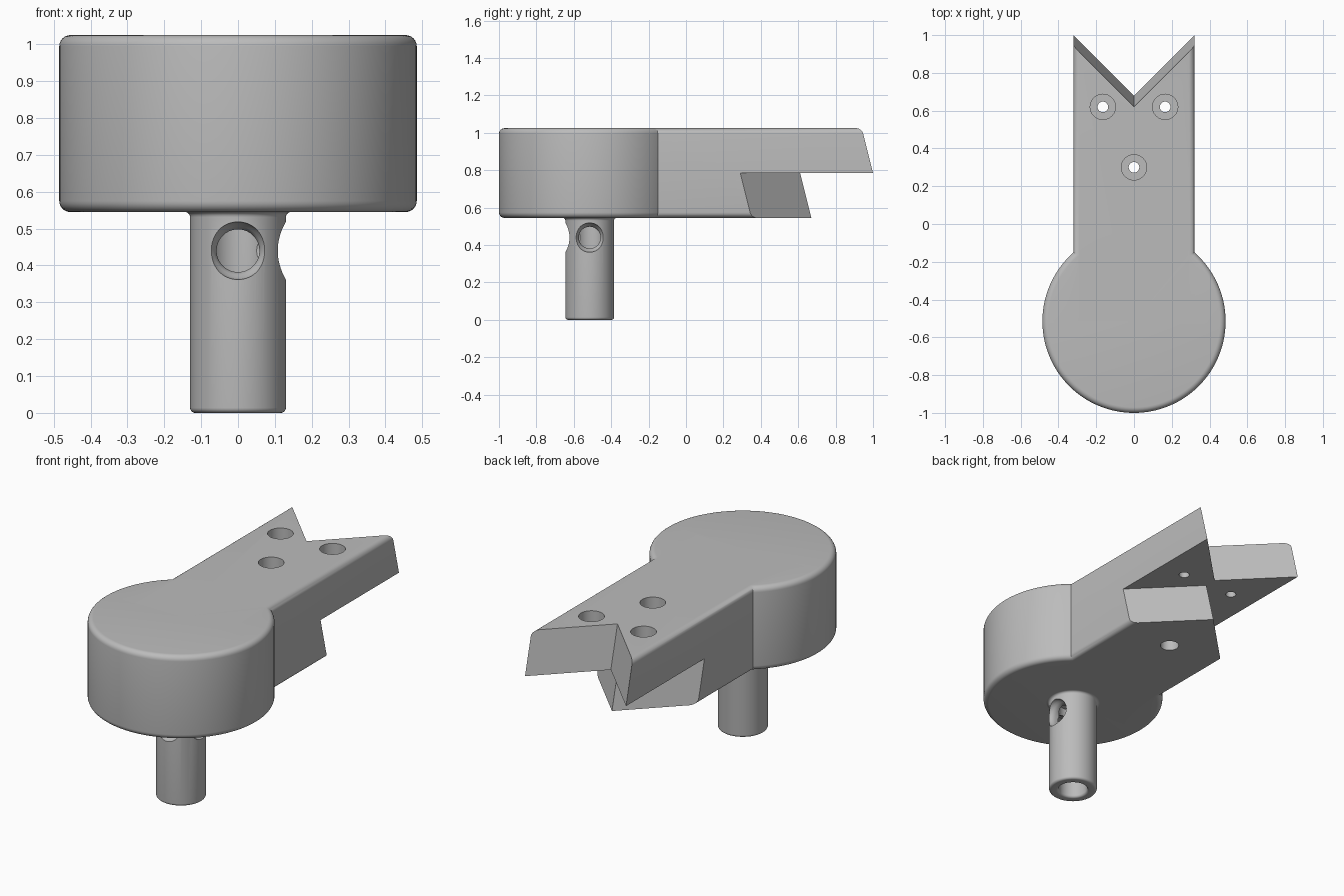
import bpy, bmesh, math
from mathutils import Matrix, Vector

if "Cube" in bpy.data.objects:
    bpy.data.objects.remove(bpy.data.objects["Cube"])

GREY = bpy.data.materials.new("plain grey")
GREY.use_nodes = True
GREY.diffuse_color = (0.5, 0.5, 0.5, 1)
GREY.node_tree.nodes["Principled BSDF"].inputs["Base Color"].default_value = (0.5, 0.5, 0.5, 1)

BOTTOM, LAP, TOP = 0.545, 0.785, 1.025   # arm underside, half-lap level, arm top
PIVOT = -0.515                           # y of the disc and stem axis
FILLET = 0.03
SLOPE = 0.25                             # lean of the joint faces


def finish(name, bm):
    bmesh.ops.remove_doubles(bm, verts=bm.verts, dist=1e-5)
    bmesh.ops.recalc_face_normals(bm, faces=bm.faces)
    mesh = bpy.data.meshes.new(name)
    bm.to_mesh(mesh)
    bm.free()
    mesh.materials.append(GREY)
    obj = bpy.data.objects.new(name, mesh)
    bpy.context.collection.objects.link(obj)
    return obj


def arc(cx, cz, r, start, end, steps=6):
    angles = [math.radians(start + (end - start) * i / steps) for i in range(steps + 1)]
    return [(cx + r * math.cos(a), cz + r * math.sin(a)) for a in angles]


def lathe(name, profile, place, closed=False, steps=96):
    """Revolve (radius, height) points about z, then place the solid."""
    bm = bmesh.new()
    verts = [bm.verts.new((r, 0, z)) for r, z in profile]
    edges = [bm.edges.new(pair) for pair in zip(verts, verts[1:])]
    if closed:
        edges.append(bm.edges.new((verts[-1], verts[0])))
    bmesh.ops.spin(bm, geom=verts + edges, cent=(0, 0, 0), axis=(0, 0, 1),
                   angle=math.tau, steps=steps)
    bmesh.ops.transform(bm, matrix=place, verts=bm.verts)
    return finish(name, bm)


def prism(name, outline, offset):
    """Extrude a planar outline of 3D points along an offset."""
    bm = bmesh.new()
    face = bm.faces.new([bm.verts.new(p) for p in outline])
    new = bmesh.ops.extrude_face_region(bm, geom=[face], use_keep_orig=True)
    bmesh.ops.translate(bm, vec=offset,
                        verts=[v for v in new["geom"] if isinstance(v, bmesh.types.BMVert)])
    return finish(name, bm)


def combine(target, other, operation):
    mod = target.modifiers.new("combine", "BOOLEAN")
    mod.object, mod.operation, mod.solver = other, operation, "EXACT"
    evaluated = target.evaluated_get(bpy.context.evaluated_depsgraph_get())
    mesh = bpy.data.meshes.new_from_object(evaluated)
    target.modifiers.clear()
    target.data = mesh
    bpy.data.objects.remove(other)


def joint_cutter(apex, side, low, high):
    """Leaning V-ended block; side = +1 cuts a notch, -1 leaves a point."""
    w, far = 0.4, 1.4
    flat = [(0, apex), (w, apex + side * w), (w, far), (-w, far), (-w, apex + side * w)]
    shift = SLOPE * (LAP - low)
    rise = high - low
    return prism("joint_cutter", [(x, y + shift, low) for x, y in flat],
                 Vector((0, -SLOPE * rise, rise)))


# Round head with filleted rims
R = 0.485
head = ([(0, BOTTOM)] + arc(R - FILLET, BOTTOM + FILLET, FILLET, -90, 0)
        + arc(R - FILLET, TOP - FILLET, FILLET, 0, 90) + [(0, TOP)])
body = lathe("arm_body", head, Matrix.Translation((0, PIVOT, 0)), steps=128)

# Straight arm with filleted long edges
W = 0.32 - FILLET
section = []
for cx, cz, start in ((W, TOP - FILLET, 0), (-W, TOP - FILLET, 90),
                      (-W, BOTTOM + FILLET, 180), (W, BOTTOM + FILLET, 270)):
    section += arc(cx, cz, FILLET, start, start + 90)
bar = prism("bar", [(x, PIVOT, z) for x, z in section], Vector((0, 1.7, 0)))
combine(body, bar, "UNION")

# Half-lap joint: notch in the upper lap, point on the lower one
combine(body, joint_cutter(0.61, -1, 0.45, LAP), "DIFFERENCE")
combine(body, joint_cutter(0.68, 1, 0.7, 1.1), "DIFFERENCE")

# Counterbored screw holes
SEAT, SCREW, HEAD, THREAD = 0.9, 0.028, 0.067, 0.05
upper = [(SCREW, SEAT), (HEAD, SEAT), (HEAD, 1.1), (0, 1.1)]
lap_hole = [(0, 0.7), (SCREW, 0.7)] + upper
deep_hole = [(0, 0.5), (THREAD, 0.5), (THREAD, 0.77), (SCREW, 0.77)] + upper
for x, y, profile in ((-0.165, 0.62, lap_hole), (0.165, 0.62, lap_hole), (0, 0.3, deep_hole)):
    cutter = lathe("screw_cutter", profile, Matrix.Translation((x, y, 0)), steps=48)
    combine(body, cutter, "DIFFERENCE")

# Hollow stem with rounded rim and a small fillet under the head
OUT, BORE, RIM = 0.13, 0.077, 0.014
wall = (arc(BORE + RIM, RIM, RIM, 180, 270) + arc(OUT - RIM, RIM, RIM, -90, 0)
        + arc(OUT + RIM, BOTTOM - RIM, RIM, 180, 90) + [(OUT + RIM, 0.56), (BORE, 0.56)])
stem = lathe("stem", wall, Matrix.Translation((0, PIVOT, 0)), closed=True)

# Flared cross holes on the front and the left of the stem
flare = [(0, 0), (0.058, 0), (0.058, 0.078), (0.061, 0.09), (0.066, 0.099),
         (0.073, 0.109), (0.077, 0.12), (0.079, 0.135), (0.079, 0.2), (0, 0.2)]
for turn in (Matrix.Rotation(math.pi / 2, 4, "X"), Matrix.Rotation(math.pi / 2, 4, "Y")):
    cutter = lathe("cross_cutter", flare, Matrix.Translation((0, PIVOT, 0.44)) @ turn, steps=64)
    combine(stem, cutter, "DIFFERENCE")

# Smooth rounds, crisp edges
for obj in (body, stem):
    bpy.ops.object.select_all(action="DESELECT")
    obj.select_set(True)
    bpy.context.view_layer.objects.active = obj
    bpy.ops.object.shade_smooth_by_angle(angle=math.radians(30))
